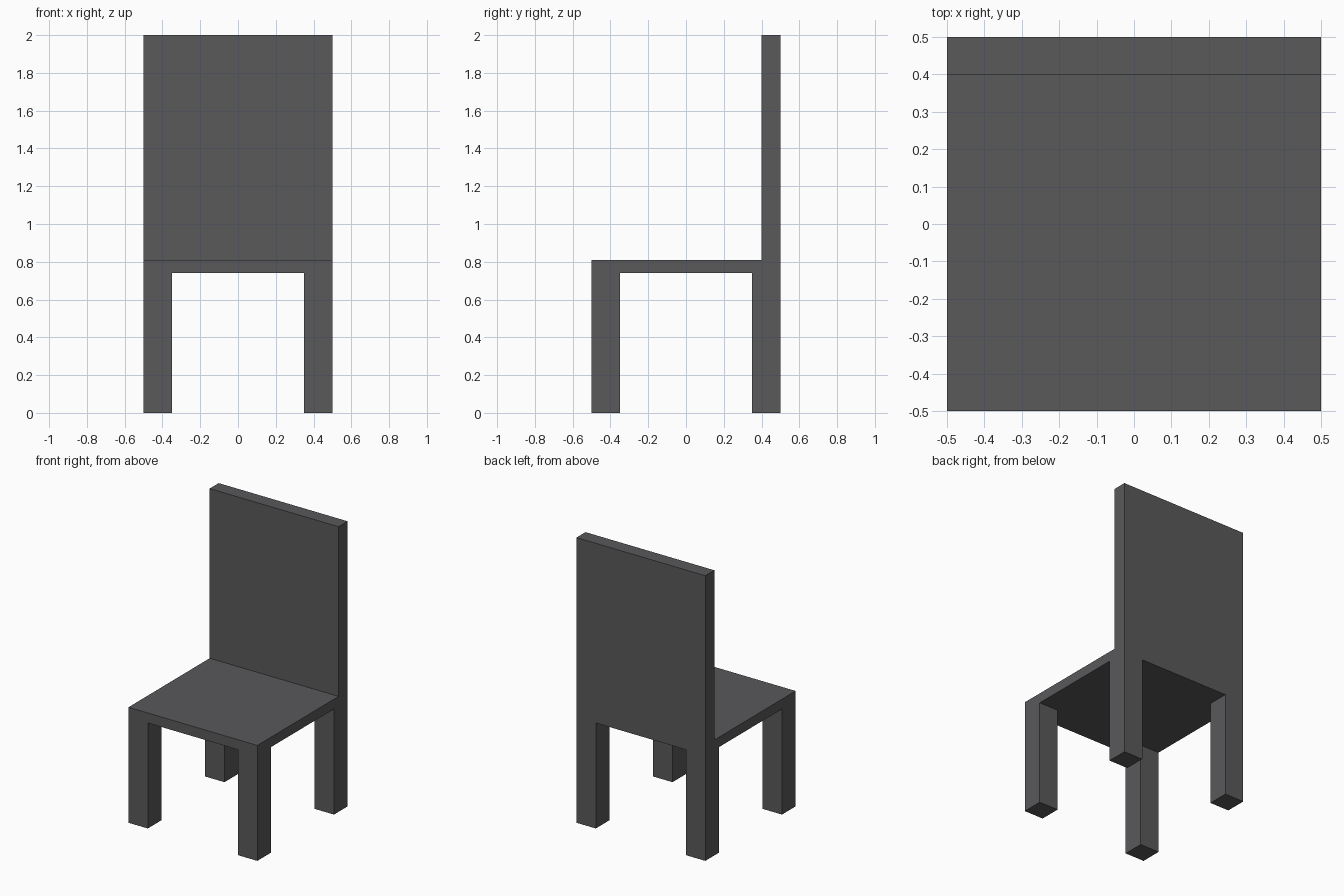
import bpy
import bmesh
from mathutils import Vector

if "Cube" in bpy.data.objects:
    bpy.data.objects.remove(bpy.data.objects["Cube"])

SEAT_BOTTOM, SEAT_TOP, TOP = 0.74, 0.81, 2.0
LEG_INNER, BACK_FRONT = 0.35, 0.40


def pull(bm, test, dz):
    """Extrude the faces passing the test straight up or down."""
    faces = [f for f in bm.faces if test(f.calc_center_median(), f.normal)]
    new = bmesh.ops.extrude_face_region(bm, geom=faces)["geom"]
    verts = [g for g in new if isinstance(g, bmesh.types.BMVert)]
    bmesh.ops.translate(bm, verts=verts, vec=(0, 0, dz))
    old = [f for f in faces if f.is_valid]
    if old:
        bmesh.ops.delete(bm, geom=old, context='FACES')
    bm.normal_update()


bm = bmesh.new()

# Seat slab
bmesh.ops.create_cube(bm, size=1)
bmesh.ops.scale(bm, verts=bm.verts, vec=(1, 1, SEAT_TOP - SEAT_BOTTOM))
bmesh.ops.translate(bm, verts=bm.verts, vec=(0, 0, (SEAT_TOP + SEAT_BOTTOM) / 2))

# Cuts outlining the legs and the backrest
cuts = [(axis, side * LEG_INNER) for axis in (0, 1) for side in (-1, 1)]
for axis, pos in cuts + [(1, BACK_FRONT)]:
    normal = Vector((0, 0, 0))
    normal[axis] = 1
    bmesh.ops.bisect_plane(bm, geom=bm.verts[:] + bm.edges[:] + bm.faces[:],
                           plane_co=normal * pos, plane_no=normal)
bm.normal_update()

# Backrest
pull(bm, lambda c, n: n.z > 0.5 and c.y > BACK_FRONT, TOP - SEAT_TOP)

# Four legs
pull(bm, lambda c, n: n.z < -0.5 and abs(c.x) > LEG_INNER and abs(c.y) > LEG_INNER,
     -SEAT_BOTTOM)

# Merge flat faces into clean panels
bmesh.ops.recalc_face_normals(bm, faces=bm.faces)
bmesh.ops.dissolve_limit(bm, angle_limit=0.01, verts=bm.verts, edges=bm.edges)

mesh = bpy.data.meshes.new("chair_frame")
bm.to_mesh(mesh)
bm.free()
chair = bpy.data.objects.new("chair_frame", mesh)
bpy.context.collection.objects.link(chair)

# Dark grey finish
finish = bpy.data.materials.new("dark_grey")
finish.diffuse_color = (0.1, 0.1, 0.105, 1)
finish.use_nodes = True
finish.node_tree.nodes["Principled BSDF"].inputs["Base Color"].default_value = finish.diffuse_color
mesh.materials.append(finish)
